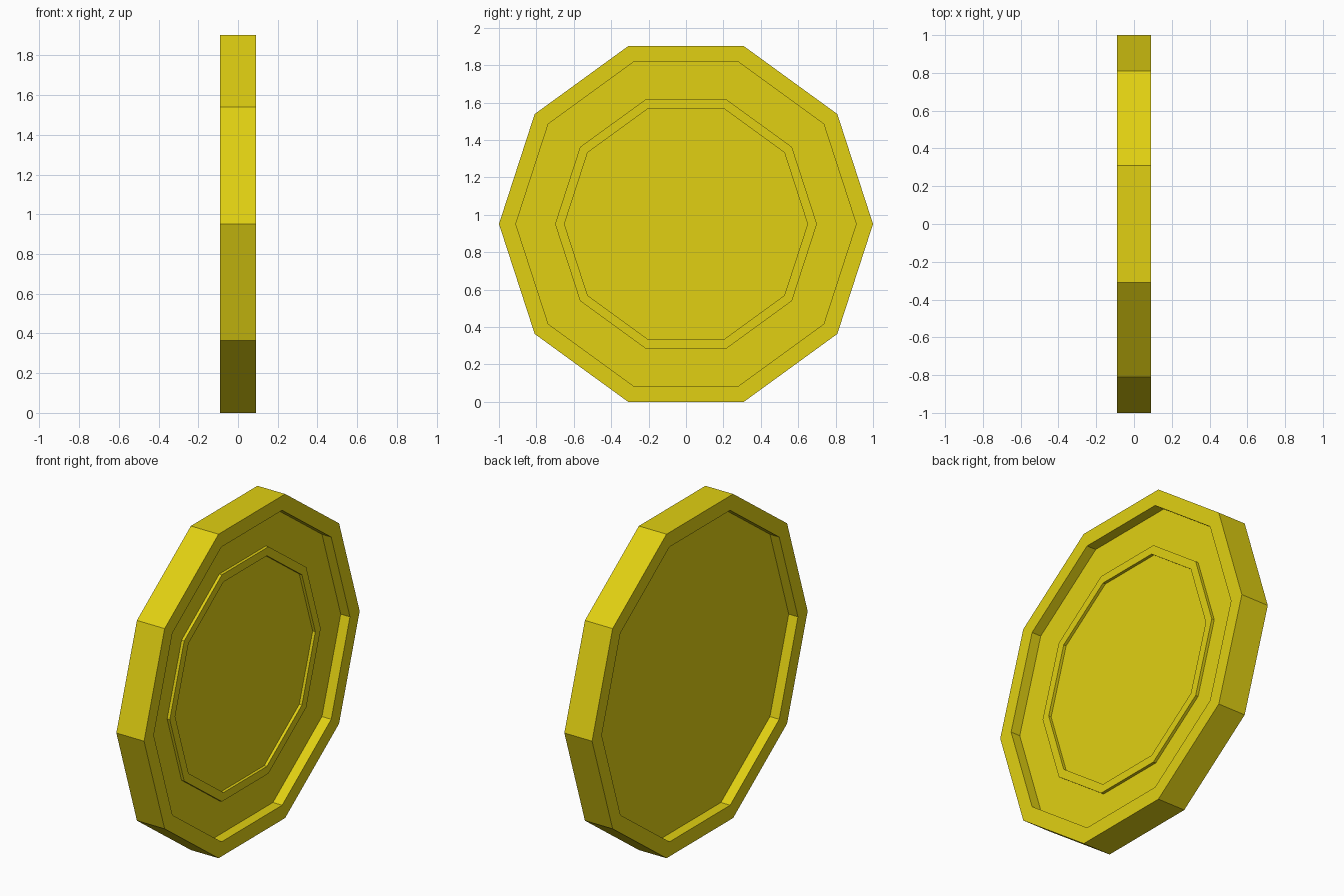
import bpy, bmesh
from math import cos, sin, pi

if "Cube" in bpy.data.objects:
    bpy.data.objects.remove(bpy.data.objects["Cube"])

SIDES = 10
CENTRE_Z = sin(2 * pi / 5)   # rests on a flat edge

gold = bpy.data.materials.new("gold")
gold.diffuse_color = (0.75, 0.63, 0.006, 1)
gold.use_nodes = True
gold.node_tree.nodes["Principled BSDF"].inputs["Base Color"].default_value = gold.diffuse_color

# Coin profile as (x, radius), from the back face round the rim to the front face
profile = [
    (-0.03, 0.91), (-0.09, 0.91),                              # back recess
    (-0.09, 1.0), (0.09, 1.0),                                 # outer rim
    (0.09, 0.91), (0.03, 0.91),                                # front recess
    (0.03, 0.70), (0.047, 0.70), (0.047, 0.65), (0.03, 0.65),  # raised inner ring
]

bm = bmesh.new()
rings = []
for x, r in profile:
    rings.append([bm.verts.new((x, r * cos(2 * pi * i / SIDES),
                                CENTRE_Z + r * sin(2 * pi * i / SIDES)))
                  for i in range(SIDES)])
for a, b in zip(rings, rings[1:]):
    for i in range(SIDES):
        j = (i + 1) % SIDES
        bm.faces.new((a[i], a[j], b[j], b[i]))

# Flat centres on both sides
bm.faces.new(rings[0])
bm.faces.new(rings[-1])
bmesh.ops.recalc_face_normals(bm, faces=bm.faces)

mesh = bpy.data.meshes.new("coin")
bm.to_mesh(mesh)
bm.free()
mesh.materials.append(gold)
coin = bpy.data.objects.new("coin", mesh)
bpy.context.collection.objects.link(coin)
